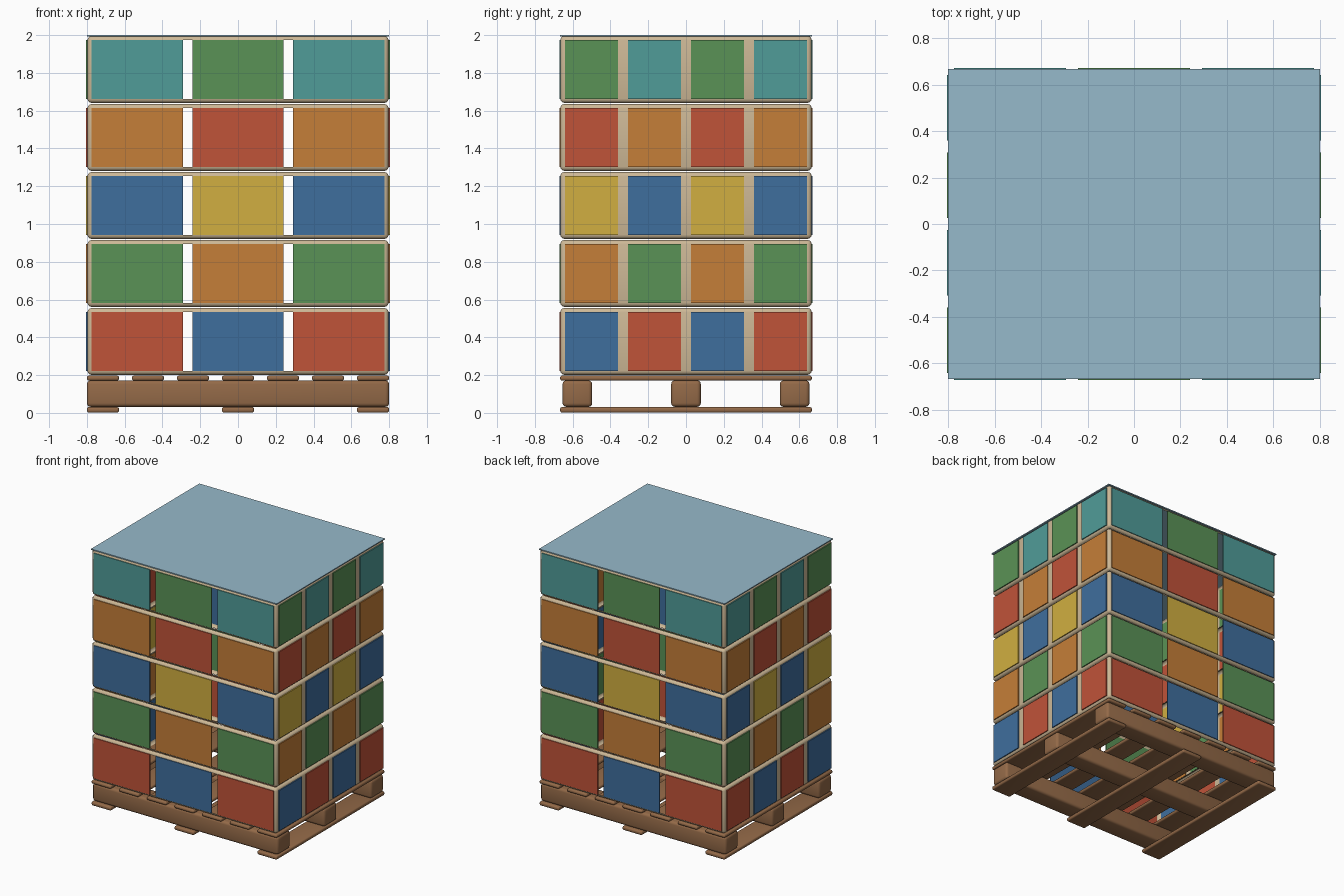
import bpy
import bmesh
from mathutils import Matrix, Vector

old = bpy.data.objects.get("Cube")
if old:
    bpy.data.objects.remove(old, do_unlink=True)


def material(name, *rgb):
    """Flat material from 0-255 display colour, stored as linear."""
    col = [((c / 255 + 0.055) / 1.055) ** 2.4 for c in rgb] + [1.0]
    m = bpy.data.materials.new(name)
    m.use_nodes = True
    m.diffuse_color = col
    bsdf = m.node_tree.nodes["Principled BSDF"]
    bsdf.inputs["Base Color"].default_value = col
    bsdf.inputs["Roughness"].default_value = 0.8
    return m


RED = material("red", 192, 83, 57)
BLUE = material("blue", 63, 110, 158)
GREEN = material("green", 90, 146, 86)
TEAL = material("teal", 80, 156, 153)
ORANGE = material("orange", 197, 126, 56)
YELLOW = material("yellow", 209, 175, 65)
BEIGE = material("beige", 205, 184, 150)
WOOD = material("brown wood", 148, 106, 72)
SHEET = material("pale blue sheet", 150, 186, 203)


def box(name, center, size, mat, bevel=0, open_shell=False):
    """Box with optional rounded edges; open_shell keeps only the x end walls and rims."""
    bm = bmesh.new()
    bmesh.ops.create_cube(bm, size=1, matrix=Matrix.Diagonal((*size, 1)))
    if bevel:
        bmesh.ops.bevel(bm, geom=bm.edges[:], offset=bevel, segments=3,
                        profile=0.5, affect='EDGES')
    bm.normal_update()
    if open_shell:
        big = [f for f in bm.faces if f.calc_area() > 0.3 and abs(f.normal.x) < 0.9]
        bmesh.ops.delete(bm, geom=big, context='FACES')
    for f in bm.faces:
        f.smooth = bevel > 0
    mesh = bpy.data.meshes.new(name)
    bm.to_mesh(mesh)
    bm.free()
    mesh.materials.append(mat)
    ob = bpy.data.objects.new(name, mesh)
    ob.location = Vector(center)
    bpy.context.collection.objects.link(ob)
    return ob


W, D = 1.6, 1.333          # load width and depth
PITCH = 0.36               # layer spacing

# Pallet: bottom runners, stringers and deck boards
for i in (-1, 0, 1):
    box("bottom_board", (i * 0.715, 0, 0.016), (0.17, D, 0.03), WOOD, 0.011)
    box("stringer", (0, i * 0.575, 0.102), (W, 0.157, 0.14), WOOD, 0.02)
for i in range(-3, 4):
    box("deck_board", (i * 0.2383, 0, 0.184), (0.17, D, 0.027), WOOD, 0.011)

# Crate layers, bottom to top: front outer, front middle, side first, side second
layers = [
    (RED, BLUE, BLUE, RED),
    (GREEN, ORANGE, ORANGE, GREEN),
    (BLUE, YELLOW, YELLOW, BLUE),
    (ORANGE, RED, RED, ORANGE),
    (TEAL, GREEN, GREEN, TEAL),
]
for n, (outer, middle, first, second) in enumerate(layers):
    z = 0.378 + n * PITCH
    box("crate_shell", (0, 0, z), (W - 0.006, D - 0.002, 0.354), BEIGE, 0.022, True)
    for side in (-1, 1):
        for i in (-1, 0, 1):
            box("front_panel" if side < 0 else "back_panel",
                (i * W / 3, side * D / 2, z), (0.483, 0.009, 0.314),
                outer if i else middle)
        for i in range(4):
            box("side_panel", (side * W / 2, (i - 1.5) * D / 4, z),
                (0.009, 0.28, 0.314), second if i % 2 else first)

# Cover sheet on top
box("top_sheet", (0, 0, 1.996), (W, D, 0.008), SHEET)
